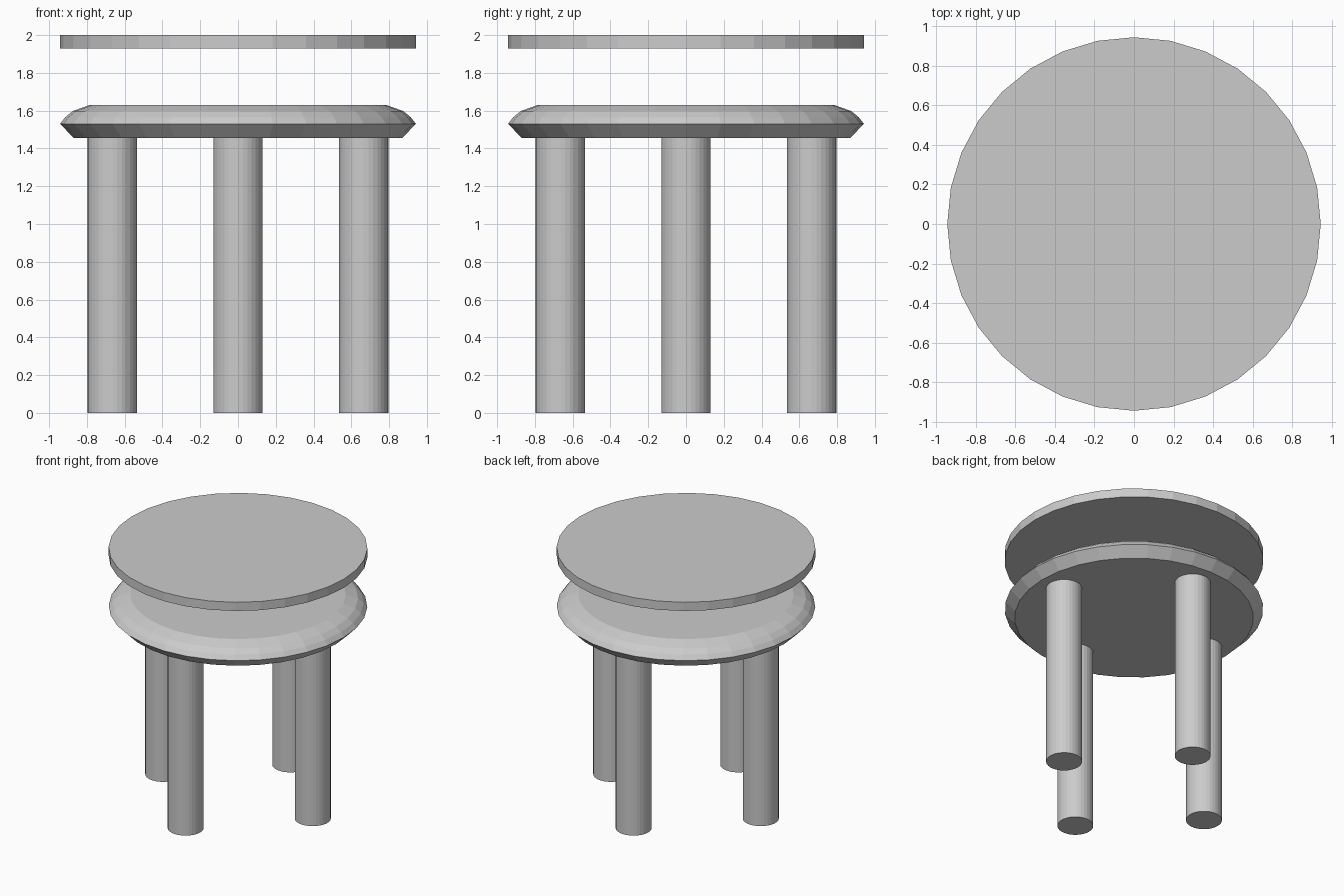
import bpy
import bmesh
from math import cos, sin, pi

cube = bpy.data.objects.get("Cube")
if cube:
    bpy.data.objects.remove(cube, do_unlink=True)

SIDES = 32


def lathe(name, profile, location=(0, 0, 0)):
    """Closed solid turned around z from (radius, height) points, bottom to top."""
    bm = bmesh.new()
    rings = [[bm.verts.new((r * cos(2 * pi * i / SIDES), r * sin(2 * pi * i / SIDES), z))
              for i in range(SIDES)] for r, z in profile]
    for low, high in zip(rings, rings[1:]):
        for i in range(SIDES):
            j = (i + 1) % SIDES
            bm.faces.new((low[i], low[j], high[j], high[i]))
    bm.faces.new(rings[0][::-1])
    bm.faces.new(rings[-1])
    mesh = bpy.data.meshes.new(name)
    bm.to_mesh(mesh)
    bm.free()
    obj = bpy.data.objects.new(name, mesh)
    obj.location = location
    bpy.context.collection.objects.link(obj)
    return obj


# Seat with a rounded rim
lathe("seat", [(0.87, 1.456), (0.942, 1.53), (0.915, 1.565), (0.875, 1.598), (0.785, 1.63)])

# Flat disc hovering above the seat
lathe("top_disc", [(0.943, 1.93), (0.943, 2.0)])

# Four straight legs, one on each side
LEG_OFFSET = 0.665
for side, x, y in (("front", 0, -1), ("back", 0, 1), ("left", 1, 0), ("right", -1, 0)):
    lathe(side + "_leg", [(0.131, 0), (0.131, 1.456)], (x * LEG_OFFSET, y * LEG_OFFSET, 0))
